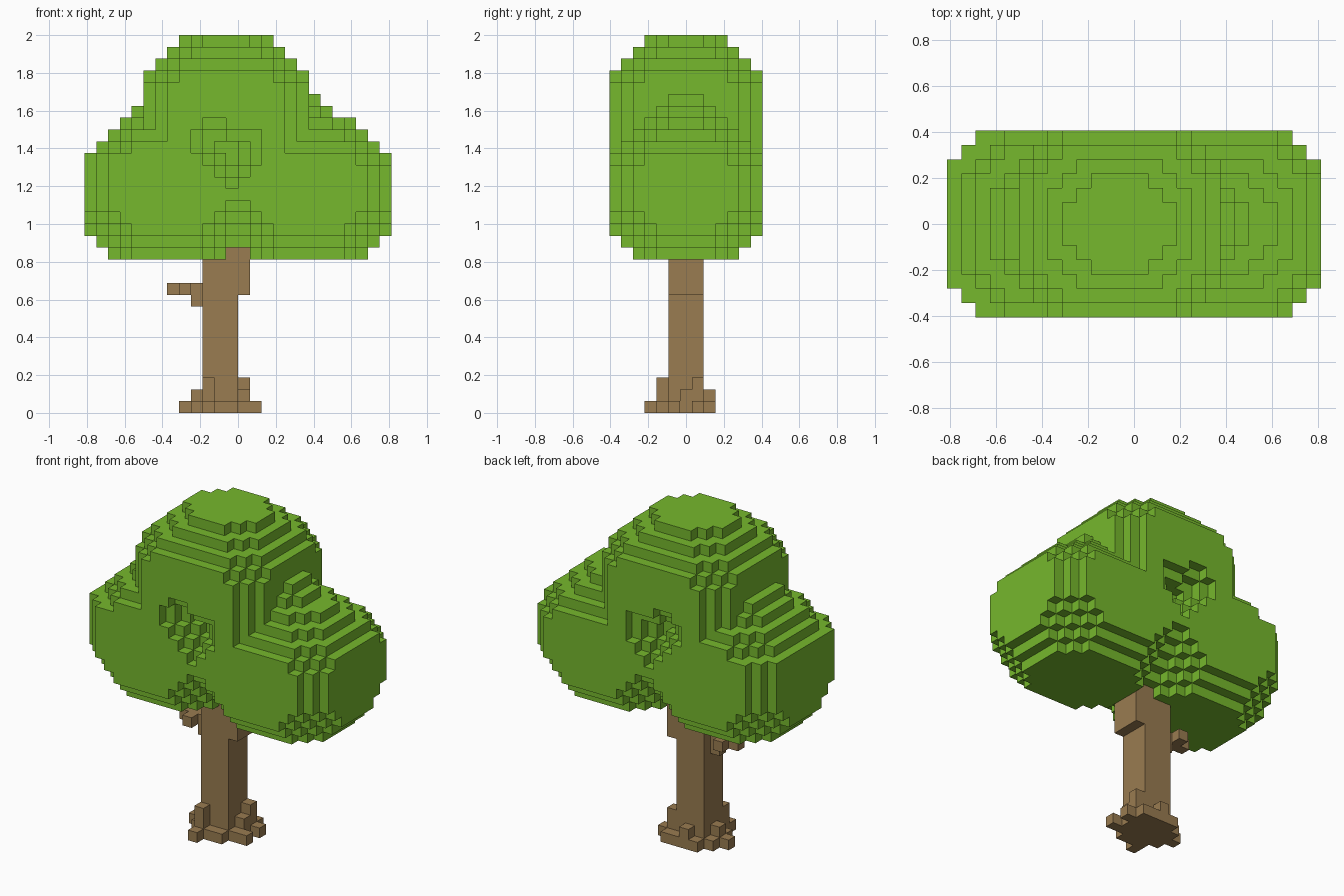
import bpy, bmesh

if "Cube" in bpy.data.objects:
    bpy.data.objects.remove(bpy.data.objects["Cube"])

V = 1 / 16  # voxel size; x cells span [x, x+1], y cells are centred on integers


def material(name, rgb):
    m = bpy.data.materials.new(name)
    m.diffuse_color = (*rgb, 1)
    m.use_nodes = True
    m.node_tree.nodes["Principled BSDF"].inputs["Base Color"].default_value = m.diffuse_color
    return m


def box(x0, x1, y0, y1, z0, z1):
    """Cells with x0<=x<x1, y0<=y<=y1, z0<=z<z1."""
    return {(x, y, z) for x in range(x0, x1) for y in range(y0, y1 + 1)
            for z in range(z0, z1)}


def blob(x0, x1, z0, z1, cut_x=3, cut_y=3, round_bottom=True):
    """Voxel block with stepped edges and corners."""
    cells = set()
    for x, y, z in box(x0, x1, -6, 6, z0, z1):
        i, j = min(x - x0, x1 - 1 - x), 6 - abs(y)
        k, b = z1 - 1 - z, z - z0
        ci, cj = i - max(0, cut_x - k), j - max(0, cut_y - k)
        ok = ci >= 0 and cj >= 0 and ci + cj >= (3 if k == 3 else 2)
        if round_bottom:
            ok = ok and i + b >= 2 and j + b >= 2 and i + j + b >= 6
        if ok:
            cells.add((x, y, z))
    return cells


# Foliage: two side lobes, a crown and small shoulder bumps
leaves = blob(-13, 1, 13, 26, cut_x=4) | blob(-1, 13, 13, 25)
leaves |= blob(-8, 6, 18, 32, round_bottom=False)
leaves |= box(-9, -7, -2, 2, 24, 26)
leaves |= box(6, 7, -2, 2, 25, 26) | box(6, 8, -1, 1, 25, 26) | box(6, 7, -1, 1, 26, 27)

# Hollow in the front and back where the three lobes meet: depth, x0, x1, z
for d, x0, x1, z in [(0, -3, -1, 24), (0, -4, 2, 23), (0, -4, 2, 22), (0, -3, 2, 21),
                     (0, -2, 1, 20), (0, -1, 0, 19), (1, -3, -1, 23), (1, -3, 1, 22),
                     (1, -2, 1, 21), (1, -1, 0, 20), (2, -2, 0, 22), (2, -1, 0, 21)]:
    for y in (6 - d, d - 6):
        leaves -= box(x0, x1, y, y, z, z + 1)

# Trunk with a thicker top and a side branch
trunk = box(-3, 0, -1, 1, 0, 14) | box(0, 1, -1, 1, 10, 14)
trunk |= box(-6, -3, 0, 0, 10, 11) | box(-4, -3, 0, 0, 9, 10) | box(-5, -4, -1, 1, 10, 11)

# Roots
trunk |= box(-4, 1, -1, 1, 0, 1) | box(-3, 0, -2, 2, 0, 1)
trunk |= box(-5, -4, 0, 0, 0, 1) | box(1, 2, 1, 1, 0, 1) | box(1, 2, -1, -1, 0, 1)
trunk |= box(-3, -2, -3, -3, 0, 1) | box(0, 1, 2, 2, 0, 1)
trunk |= box(-3, -2, -2, -2, 0, 3) | box(0, 1, 1, 1, 0, 3)
trunk |= box(0, 1, 0, 0, 0, 2) | box(-4, -3, 0, 0, 0, 2) | box(-2, -1, 2, 2, 0, 2)
leaves -= trunk

# Outward face corners for each of the six directions
FACES = {}
for a in range(3):
    u, w = (a + 1) % 3, (a + 2) % 3
    for s in (0, 1):
        quad = []
        for p, q in [(0, 0), (1, 0), (1, 1), (0, 1)][::1 if s else -1]:
            c = [0, 0, 0]
            c[a], c[u], c[w] = s, p, q
            quad.append(tuple(c))
        n = [0, 0, 0]
        n[a] = 2 * s - 1
        FACES[tuple(n)] = quad


def build(name, cells, solid, mat):
    """Mesh only the exposed voxel faces."""
    bm, verts = bmesh.new(), {}
    for x, y, z in sorted(cells):
        for n, quad in FACES.items():
            if (x + n[0], y + n[1], z + n[2]) in solid:
                continue
            vs = []
            for c in quad:
                p = (x + c[0], y + c[1], z + c[2])
                if p not in verts:
                    verts[p] = bm.verts.new((p[0] * V, (p[1] - 0.5) * V, p[2] * V))
                vs.append(verts[p])
            bm.faces.new(vs)
    me = bpy.data.meshes.new(name)
    bm.to_mesh(me)
    bm.free()
    me.materials.append(mat)
    bpy.context.collection.objects.link(bpy.data.objects.new(name, me))


solid = leaves | trunk
build("foliage", leaves, solid, material("leaf green", (0.18, 0.48, 0.026)))
build("trunk", trunk, solid, material("bark brown", (0.32, 0.20, 0.082)))
